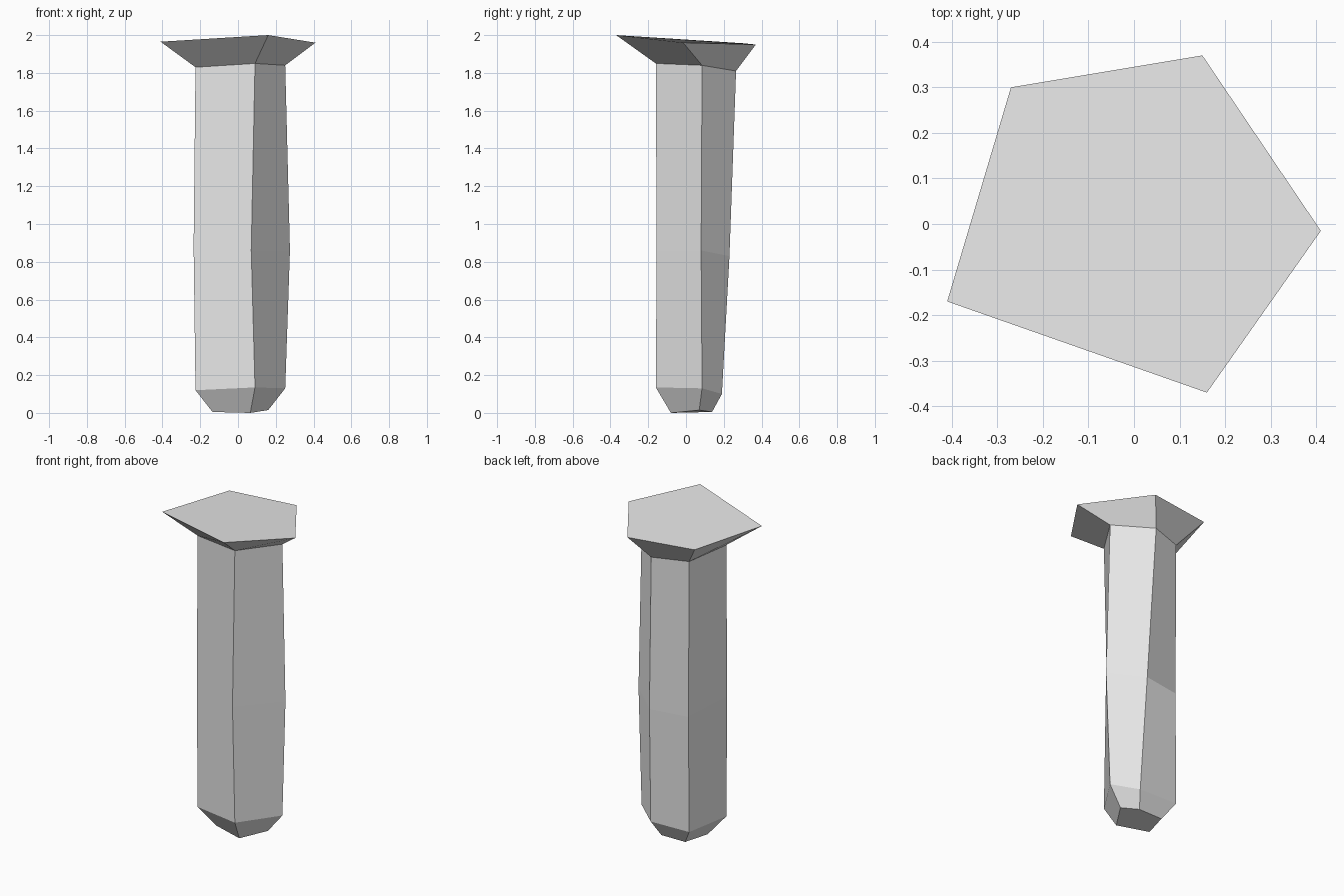
import bpy
import bmesh
from mathutils import Vector

# Remove only the default object
default_object = bpy.data.objects.get("Cube")
if default_object is not None:
    bpy.data.objects.remove(default_object, do_unlink=True)


def make_material(name, colour):
    material = bpy.data.materials.new(name)
    material.use_nodes = True
    material.diffuse_color = colour
    shader = material.node_tree.nodes.get("Principled BSDF")
    shader.inputs["Base Color"].default_value = colour
    return material


def loft_rings(name, rings, material):
    """Skin irregular cross-sections from bottom to top and cap both ends."""
    mesh = bpy.data.meshes.new(name)
    bm = bmesh.new()
    loops = []
    for ring in rings:
        loops.append([bm.verts.new(Vector(corner) / 100) for corner in ring])

    # Side bands between neighbouring cross-sections
    for lower, upper in zip(loops, loops[1:]):
        count = len(lower)
        for i in range(count):
            j = (i + 1) % count
            bm.faces.new((lower[i], lower[j], upper[j], upper[i]))

    # End caps
    bm.faces.new(list(reversed(loops[0])))
    bm.faces.new(loops[-1])
    bmesh.ops.recalc_face_normals(bm, faces=bm.faces[:])
    bm.to_mesh(mesh)
    bm.free()

    mesh.materials.append(material)
    part = bpy.data.objects.new(name, mesh)
    bpy.context.collection.objects.link(part)
    return part


# Five-sided cross-sections in hundredths, anticlockwise from the front corner
foot = [(-13.5, -2.3, .5), (6.5, -8, 0), (16, 7, 1.5),
        (7.5, 13.8, .5), (-9, 13.6, .5)]
lower_shaft = [(-22.5, -8, 12), (9, -16, 13.5), (25, 8.5, 13),
               (11.3, 19, 10), (-15.5, 19, 10.5)]
middle_shaft = [(-23.5, -7.5, 88), (7, -15.5, 86), (27.5, 8, 86),
                (9.4, 23, 83), (-15, 19, 83)]
upper_shaft = [(-22.5, -8, 183), (9, -16, 185), (25, 8.5, 184),
               (5.7, 26.5, 181), (-15.5, 19, 181)]
flared_cap = [(-41, -17, 196.5), (16, -37, 200), (41, -1.5, 196),
              (15, 37, 195), (-27, 30, 195.7)]

# Faceted post with a tapered foot and a flared cap
grey = make_material("light_grey", (0.8, 0.8, 0.8, 1.0))
loft_rings(
    "faceted_post",
    [foot, lower_shaft, middle_shaft, upper_shaft, flared_cap],
    grey,
)
